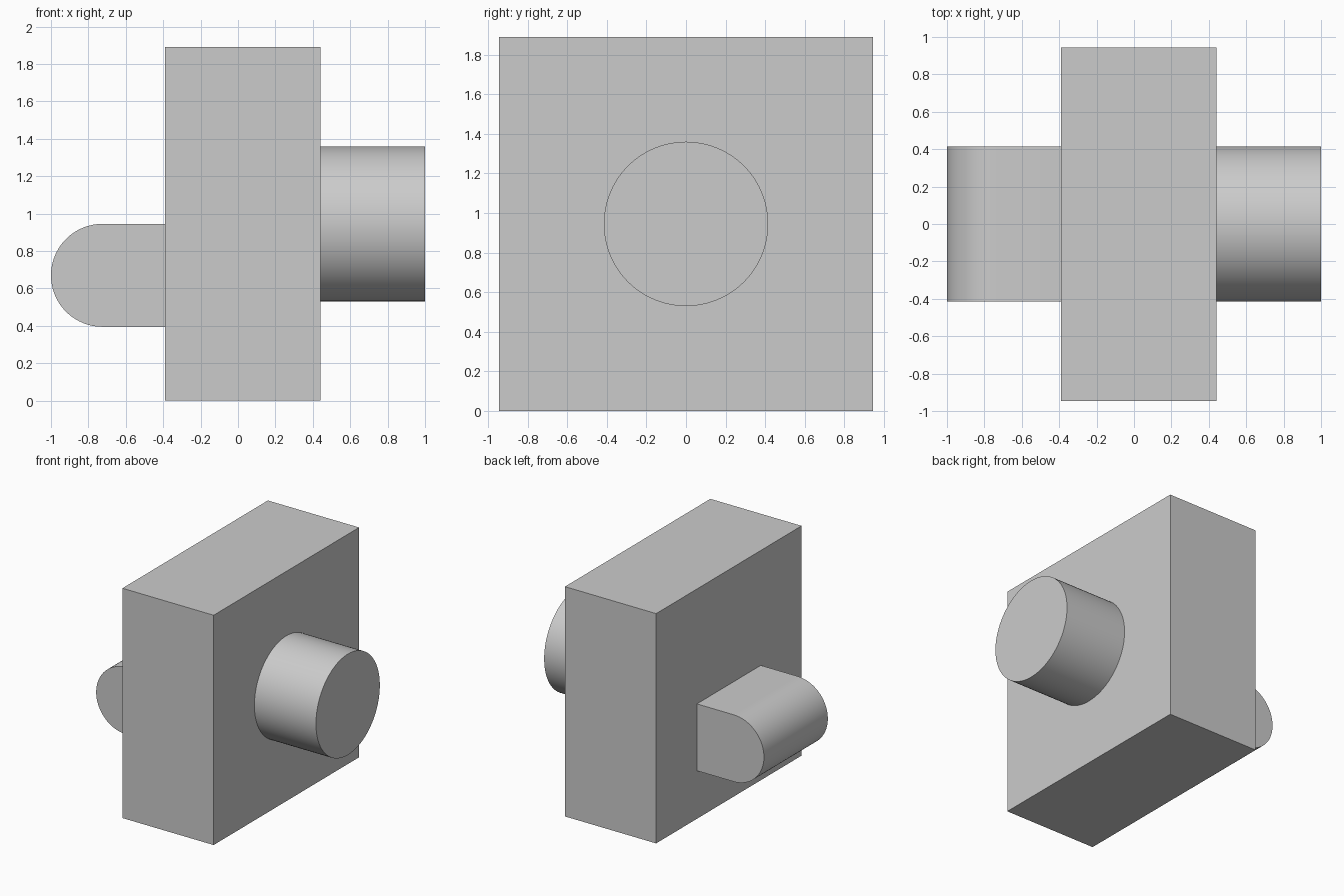
import bpy
import bmesh
import math
from mathutils import Matrix, Vector

default = bpy.data.objects.get("Cube")
if default:
    bpy.data.objects.remove(default, do_unlink=True)

HALF = 0.945          # half height and depth of the block
X0, X1 = -0.39, 0.44  # faces of the block
R_BOSS = 0.415

grey = bpy.data.materials.new("plain grey")
grey.use_nodes = True
colour = (0.6, 0.6, 0.6, 1)
grey.diffuse_color = colour
grey.node_tree.nodes["Principled BSDF"].inputs["Base Color"].default_value = colour


def prism(name, profile, offset, smooth=True):
    """Extrude a flat outline along offset into a closed solid."""
    bm = bmesh.new()
    face = bm.faces.new([bm.verts.new(p) for p in profile])
    top = bmesh.ops.extrude_face_region(bm, geom=[face])["geom"]
    moved = [v for v in top if isinstance(v, bmesh.types.BMVert)]
    bmesh.ops.translate(bm, verts=moved, vec=Vector(offset))
    bmesh.ops.recalc_face_normals(bm, faces=bm.faces)
    mesh = bpy.data.meshes.new(name)
    bm.to_mesh(mesh)
    bm.free()
    mesh.materials.append(grey)
    obj = bpy.data.objects.new(name, mesh)
    bpy.context.collection.objects.link(obj)
    if smooth:
        bpy.ops.object.select_all(action="DESELECT")
        obj.select_set(True)
        bpy.context.view_layer.objects.active = obj
        bpy.ops.object.shade_smooth_by_angle(angle=math.radians(30))
    return obj


def arc(start, end, steps):
    return [math.radians(start + (end - start) * i / steps) for i in range(steps + 1)]


# Square main block
prism("main_block",
      [(X0, y, z) for y, z in ((-HALF, 0), (HALF, 0), (HALF, 2 * HALF), (-HALF, 2 * HALF))],
      (X1 - X0, 0, 0), smooth=False)

# Round boss on the +x face
prism("round_boss",
      [(X1, R_BOSS * math.cos(a), HALF + R_BOSS * math.sin(a)) for a in arc(0, 360, 96)[:-1]],
      (1 - X1, 0, 0))

# Round-nosed lug on the -x face
r, zc = 0.275, 0.67
nose = [(-1 + r + r * math.cos(a), -R_BOSS, zc + r * math.sin(a)) for a in arc(90, 270, 48)]
prism("round_nosed_lug",
      nose + [(X0, -R_BOSS, zc - r), (X0, -R_BOSS, zc + r)],
      (0, 2 * R_BOSS, 0))
